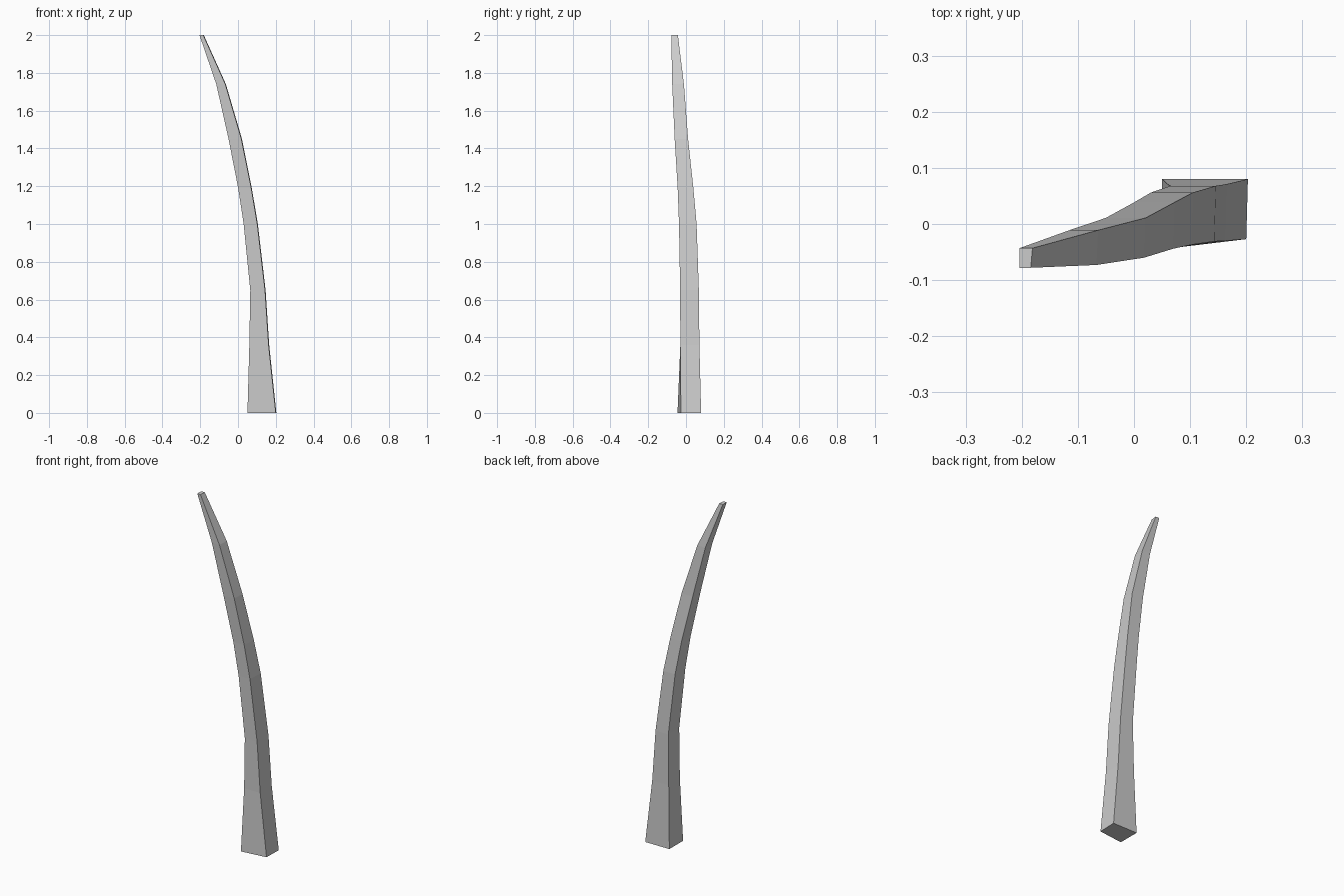
import bpy, bmesh

if "Cube" in bpy.data.objects:
    bpy.data.objects.remove(bpy.data.objects["Cube"])

# Four-sided cross-sections up the tusk: z, x left, x right, y front, y back
SECTIONS = [
    (0.00, 0.050, 0.203, -0.036, 0.080),
    (0.36, 0.060, 0.165, -0.030, 0.071),
    (0.65, 0.065, 0.146, -0.031, 0.068),
    (1.00, 0.030, 0.105, -0.037, 0.056),
    (1.19, 0.001, 0.073, -0.044, 0.039),
    (1.45, -0.050, 0.021, -0.060, 0.011),
    (1.74, -0.115, -0.064, -0.073, -0.011),
    (2.00, -0.204, -0.181, -0.078, -0.043),
]


def loft(name, sections):
    bm = bmesh.new()
    rings = []
    for i, (z, xl, xr, yf, yb) in enumerate(sections):
        # the base flares forward on its left corner
        twist = 0.009 if i == 0 else 0.0
        corners = [(xl, yf - twist), (xr - 0.003, yf + twist), (xr, yb), (xl, yb)]
        rings.append([bm.verts.new((x, y, z)) for x, y in corners])
    for a, b in zip(rings, rings[1:]):
        for k in range(4):
            n = (k + 1) % 4
            bm.faces.new((a[k], a[n], b[n], b[k]))
    # end caps
    bm.faces.new(rings[0][::-1])
    bm.faces.new(rings[-1])
    bmesh.ops.recalc_face_normals(bm, faces=bm.faces)
    mesh = bpy.data.meshes.new(name)
    bm.to_mesh(mesh)
    bm.free()
    obj = bpy.data.objects.new(name, mesh)
    bpy.context.collection.objects.link(obj)
    return obj


# Curved tapering tusk
loft("curved_tusk", SECTIONS)
